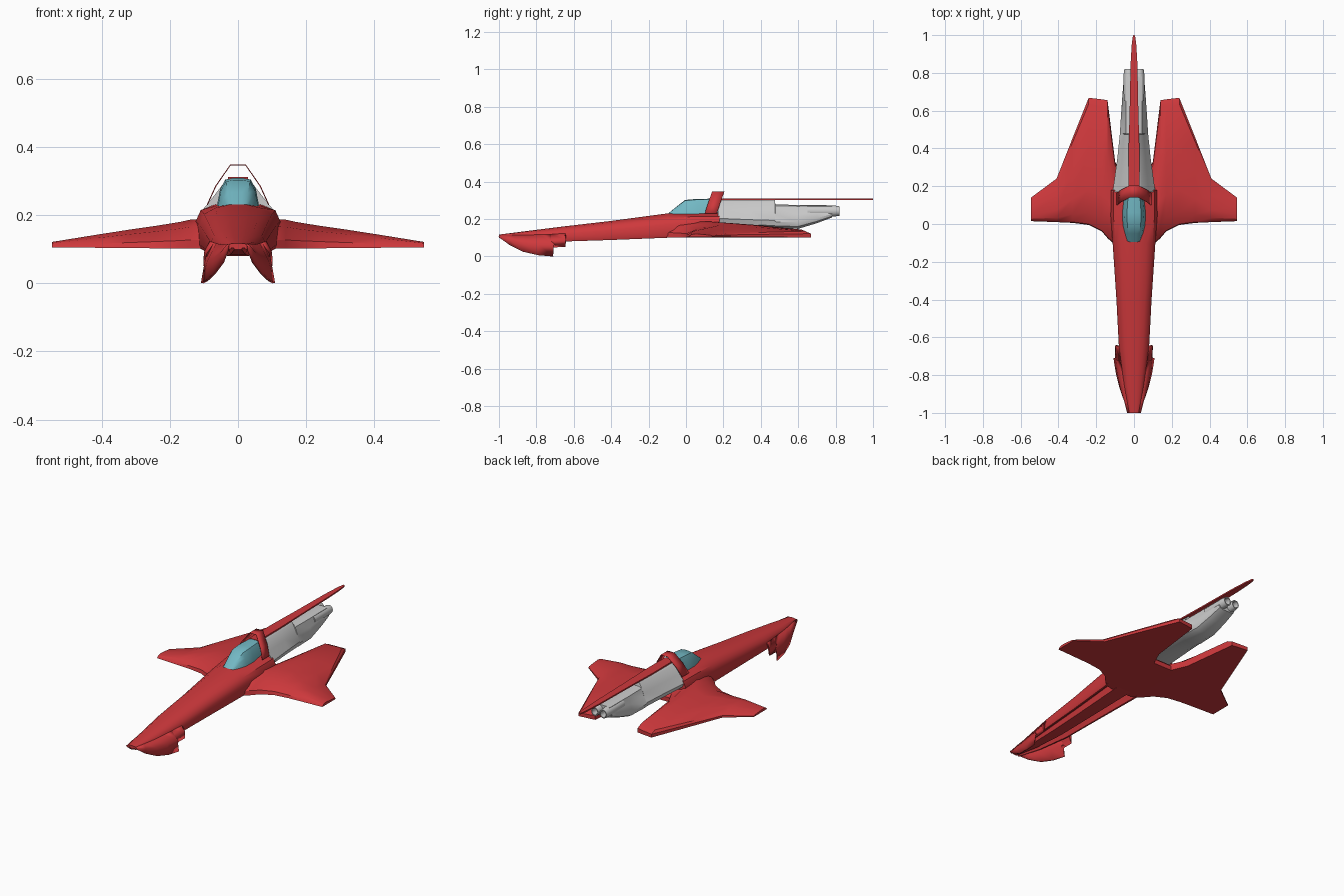
import bpy, bmesh, math

if "Cube" in bpy.data.objects:
    bpy.data.objects.remove(bpy.data.objects["Cube"])


def paint(name, rgb):
    m = bpy.data.materials.new(name)
    m.diffuse_color = (*rgb, 1)
    m.use_nodes = True
    m.node_tree.nodes["Principled BSDF"].inputs["Base Color"].default_value = m.diffuse_color
    return m


RED = paint("red", (0.62, 0.04, 0.045))
TEAL = paint("teal", (0.17, 0.48, 0.55))


def loft(name, rings, mat=None, closed=True, caps=True, angle=35, thick=0):
    """Skin a list of equal-length point rings."""
    bm = bmesh.new()
    rows = [[bm.verts.new(p) for p in r] for r in rings]
    n = len(rows[0])
    for a, b in zip(rows, rows[1:]):
        for i in range(n if closed else n - 1):
            j = (i + 1) % n
            bm.faces.new((a[i], a[j], b[j], b[i]))
    if caps and closed:
        bm.faces.new(rows[0])
        bm.faces.new(rows[-1])
    bmesh.ops.remove_doubles(bm, verts=bm.verts, dist=1e-5)
    bmesh.ops.recalc_face_normals(bm, faces=bm.faces)
    me = bpy.data.meshes.new(name)
    bm.to_mesh(me)
    bm.free()
    ob = bpy.data.objects.new(name, me)
    bpy.context.collection.objects.link(ob)
    if mat:
        me.materials.append(mat)
    if thick:
        mod = ob.modifiers.new("thickness", "SOLIDIFY")
        mod.thickness = thick
        mod.offset = 0
    bpy.ops.object.select_all(action='DESELECT')
    ob.select_set(True)
    bpy.context.view_layer.objects.active = ob
    bpy.ops.object.shade_smooth_by_angle(angle=math.radians(angle))
    return ob


def ring(y, half):
    """Symmetric cross-section at y from right-half (x, z) points."""
    return [(x, y, z) for x, z in half] + [(-x, y, z) for x, z in reversed(half)]


# Fuselage: long nose with grooved underside
def hull(y, wt, ws, top, mid, bot):
    h = top - bot
    return ring(y, [(wt * .4, top), (wt, top - .07 * h), (ws * .88, mid + .25 * h), (ws, mid),
                    (ws, bot + .1 * h), (ws * .95, bot), (ws * .85, bot), (ws * .7, bot + .3 * h),
                    (ws * .48, bot + .3 * h), (ws * .4, bot)])


loft("fuselage", [hull(*s) for s in [
    (-1, .02, .027, .117, .11, .098), (-.85, .034, .055, .136, .108, .084),
    (-.65, .047, .08, .161, .12, .08), (-.4, .058, .093, .19, .14, .088),
    (-.1, .066, .113, .23, .17, .1), (.05, .068, .124, .235, .182, .105),
    (.18, .07, .122, .238, .185, .12)]], RED)

# Flared, notched cheek plates under the nose
cheeks = [(-1, .024, .113, .028, .104), (-.94, .036, .113, .045, .06), (-.87, .047, .112, .072, .025),
          (-.79, .06, .115, .092, .007), (-.71, .07, .118, .105, 0), (-.718, .07, .118, .096, .048),
          (-.645, .08, .122, .098, .052), (-.645, .08, .122, .09, .088)]
for side, sx in (("left", -1), ("right", 1)):
    loft("nose_cheek_" + side,
         [[(sx * x0, y, z0), (sx * (x0 * .4 + x1 * .6 + .006), y, z0 * .55 + z1 * .45), (sx * x1, y, z1)]
          for y, x0, z0, x1, z1 in cheeks], RED, closed=False, thick=.008)


# Wings: one skin from tip to tip (x, leading y, trailing y, height)
def airfoil(x, lead, trail, h):
    c, b = trail - lead, .1 + .005 * abs(x) / .545
    return [(x, lead, b), (x, lead + .005, b + .3 * h), (x, lead + .1 * c, b + .75 * h),
            (x, lead + .28 * c, b + h), (x, lead + .6 * c, b + .8 * h),
            (x, lead + .95 * c, b + .5 * h), (x, trail, b + .3 * h), (x, trail, b)]


half_wing = [(.06, -.12, .24, .088), (.1, -.112, .33, .087), (.14, -.075, .655, .085),
             (.17, -.04, .66, .078), (.24, -.005, .668, .066), (.325, .006, .455, .053),
             (.41, .01, .24, .039), (.545, .015, .14, .016)]
span = [(-x, a, b, h) for x, a, b, h in reversed(half_wing)] + half_wing
loft("wings", [airfoil(*s) for s in span], RED, angle=30)

# Canopy
loft("canopy", [ring(y, [(w * .25, t), (w * .6, t - .05 * (t - .225)), (w * .85, .225 + .6 * (t - .225)), (w, .225)])
                for y, w, t in [(-.095, .035, .23), (-.05, .048, .267), (-.005, .059, .302),
                                (.06, .062, .308), (.17, .05, .309)]], TEAL)

# Thin arch over the rear of the canopy
arch = [(-.09, .1, .23), (-.065, .118, .285), (-.022, .14, .347), (.022, .14, .347), (.065, .118, .285), (.09, .1, .23)]
loft("canopy_arch", [[(x, y, z), (x, y + .065, z)] for x, y, z in arch], RED, closed=False, thick=.003)


# Engine housing
def housing(y, w, wt, zb, zt):
    h = zt - zb
    return ring(y, [(wt * .6, zt), (wt, zt - .06 * h), ((w + wt) / 2, zt - .4 * h), (w, zt - .72 * h),
                    (w * .9, zb + .1 * h), (w * .55, zb)])


loft("engine_housing", [housing(*s) for s in [
    (.17, .113, .04, .165, .304), (.35, .088, .034, .155, .303), (.475, .075, .028, .15, .302),
    (.478, .075, .042, .15, .277), (.6, .067, .042, .148, .276), (.7, .06, .042, .178, .275),
    (.78, .053, .042, .208, .273)]])

# Twin hollow exhaust nozzles
for side, sx in (("left", -1), ("right", 1)):
    loft("nozzle_" + side,
         [[(sx * .028 + r * math.cos(a * math.pi / 6), y, .243 + r * 1.1 * math.sin(a * math.pi / 6))
           for a in range(12)]
          for y, r in [(.65, .026), (.79, .027), (.82, .023), (.82, .018), (.74, .015)]])

# Long red spine
loft("spine", [ring(y, [(w, .311), (w, .303)]) for y, w in
               [(.15, .03), (.35, .03), (.6, .023), (.85, .018), (.95, .012), (.99, .007), (1, .003)]], RED)
